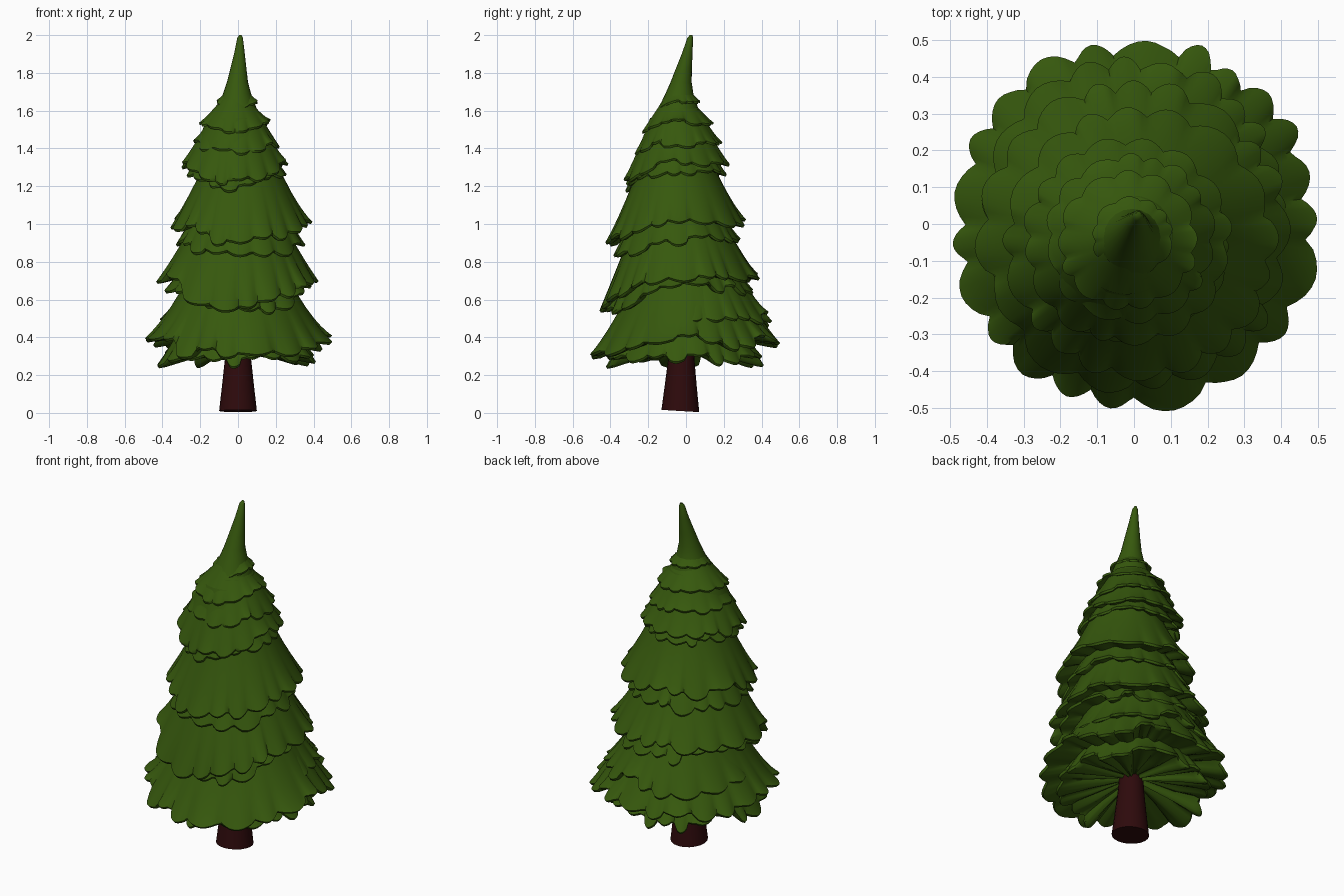
import bpy, bmesh, math, random
from mathutils import Vector

random.seed(11)
cube = bpy.data.objects.get("Cube")
if cube:
    bpy.data.objects.remove(cube, do_unlink=True)


def material(name, color):
    m = bpy.data.materials.new(name)
    m.use_nodes = True
    m.diffuse_color = color
    m.node_tree.nodes["Principled BSDF"].inputs["Base Color"].default_value = color
    return m


green = material("needle green", (0.037, 0.098, 0.004, 1))
brown = material("bark brown", (0.027, 0.003, 0.0035, 1))


def loft(name, rings, mat, angle, cap_start=False, cap_end=False):
    """Skin a stack of closed rings, listed from top to bottom."""
    bm = bmesh.new()
    loops = [[bm.verts.new(p) for p in ring] for ring in rings]
    for a, b in zip(loops, loops[1:]):
        n = len(a)
        for i in range(n):
            j = (i + 1) % n
            bm.faces.new((a[i], b[i], b[j], a[j]))
    if cap_start:
        bm.faces.new(loops[0])
    if cap_end:
        bm.faces.new(loops[-1][::-1])
    me = bpy.data.meshes.new(name)
    bm.to_mesh(me)
    bm.free()
    me.materials.append(mat)
    ob = bpy.data.objects.new(name, me)
    bpy.context.collection.objects.link(ob)
    bpy.ops.object.select_all(action='DESELECT')
    ob.select_set(True)
    bpy.context.view_layer.objects.active = ob
    bpy.ops.object.shade_smooth_by_angle(angle=math.radians(angle))


def circle(x, y, z, r, n=20, slope=0):
    return [Vector((x + r * math.cos(a), y + r * math.sin(a), z + slope * r * math.sin(a)))
            for a in (math.tau * i / n for i in range(n))]


def lobe_samples(count, steps=8):
    """Angle, phase across the lobe (-1..1), length and droop for uneven lobes."""
    widths = [random.uniform(0.6, 1.4) for _ in range(count)]
    lengths = [random.uniform(0.95, 1.04) for _ in range(count)]
    droops = [random.uniform(-0.07, 0.07) for _ in range(count)]
    angle = random.uniform(0, math.tau)
    samples = []
    for i, w in enumerate(widths):
        span = math.tau * w / sum(widths)
        for k in range(steps):
            # Blend from the previous lobe's values at the notch
            blend = min(1, 0.5 + k / 4)
            length = lengths[i - 1] + (lengths[i] - lengths[i - 1]) * blend
            droop = droops[i - 1] + (droops[i] - droops[i - 1]) * blend
            samples.append((angle + span * k / steps, 2 * k / steps - 1, length, droop))
        angle += span
    return samples


def skirt(name, cx, cy, z, r, height, sag, count, top_ratio=0.5):
    """A layer of branches, sagging at the front, with a scalloped rim and hollow underside."""
    samples = lobe_samples(count)
    top = top_ratio * r

    def point(a, u, length, droop, s):
        reach = s * length * (1 - 0.11 * abs(u) ** 1.8 * s ** 3)
        puff = 0.08 * r * (1 - u * u) * s ** 4
        rad = top + (r - top) * reach ** 1.15 + puff * 0.2
        dip = sag * max(0, -math.sin(a)) ** 2 * s ** 1.5 + droop * r * s ** 4
        return Vector((cx + rad * math.cos(a), cy + rad * math.sin(a),
                       z + height * (1 - reach) + puff * 0.6 - dip))

    rings = [[point(*sample, s) for sample in samples]
             for s in (0, 0.25, 0.5, 0.68, 0.8, 0.9, 0.96, 1)]
    rim = rings[-1]
    # Rolled lip, then folded underside running in to the trunk
    for shrink, lift in ((0.98, -0.011), (0.9, -0.003), (0.6, 0.035), (0.12, 0.07)):
        ring = []
        for p, (a, u, length, droop) in zip(rim, samples):
            fold = 0.018 * (abs(u) - 0.5) * (1 - shrink) / 0.4 if shrink > 0.5 else 0
            base = p.z if shrink > 0.8 else 0.4 * p.z + 0.6 * z
            ring.append(Vector((cx + (p.x - cx) * shrink, cy + (p.y - cy) * shrink,
                                base + lift + fold)))
        rings.append(ring)
    loft(name, rings, green, 42)


# Trunk, leaning slightly back
loft("trunk", [circle(0, -0.02, 0.6, 0.05), circle(0, -0.025, 0.28, 0.07),
               circle(0, -0.028, 0.15, 0.084), circle(0, -0.03, 0.01, 0.1, slope=-0.06)],
     brown, 50, cap_end=True)

# Branch layers: centre x, centre y, rim height, radius, layer height, front sag, lobes
layers = [
    ("lowest_under_branches", 0, -0.01, 0.26, 0.415, 0.40, 0.02, 21),
    ("lowest_branches", 0, 0.0, 0.35, 0.50, 0.40, 0.07, 22),
    ("lowest_back_branches", 0, 0.045, 0.475, 0.405, 0.34, 0.10, 20),
    ("lower_under_branches", 0, -0.035, 0.63, 0.385, 0.34, 0.11, 20),
    ("lower_branches", 0, -0.035, 0.70, 0.42, 0.38, 0.15, 19),
    ("middle_under_branches", 0.01, -0.05, 0.89, 0.335, 0.34, 0.08, 18),
    ("middle_branches", 0.015, -0.05, 0.985, 0.37, 0.36, 0.11, 18),
    ("upper_under_branches", -0.01, -0.05, 1.25, 0.265, 0.26, 0.07, 16),
    ("upper_branches", -0.02, -0.05, 1.31, 0.28, 0.25, 0.11, 16),
    ("high_under_branches", -0.01, -0.04, 1.415, 0.23, 0.19, 0.04, 15),
    ("high_branches", -0.015, -0.045, 1.53, 0.19, 0.13, 0.04, 13, 0.4),
    ("crown_branches", -0.005, -0.035, 1.645, 0.11, 0.08, 0.05, 10, 0.4),
]
for layer in layers:
    skirt(*layer)

# Curved tip
loft("tree_tip", [circle(0.012, 0.027, 2.0, 0.007), circle(0.011, 0.022, 1.985, 0.015),
                  circle(0.008, 0.008, 1.91, 0.027), circle(0.002, -0.012, 1.82, 0.043),
                  circle(-0.003, -0.026, 1.75, 0.056), circle(-0.005, -0.035, 1.69, 0.074),
                  circle(-0.007, -0.042, 1.6, 0.11)],
     green, 60, cap_start=True)
